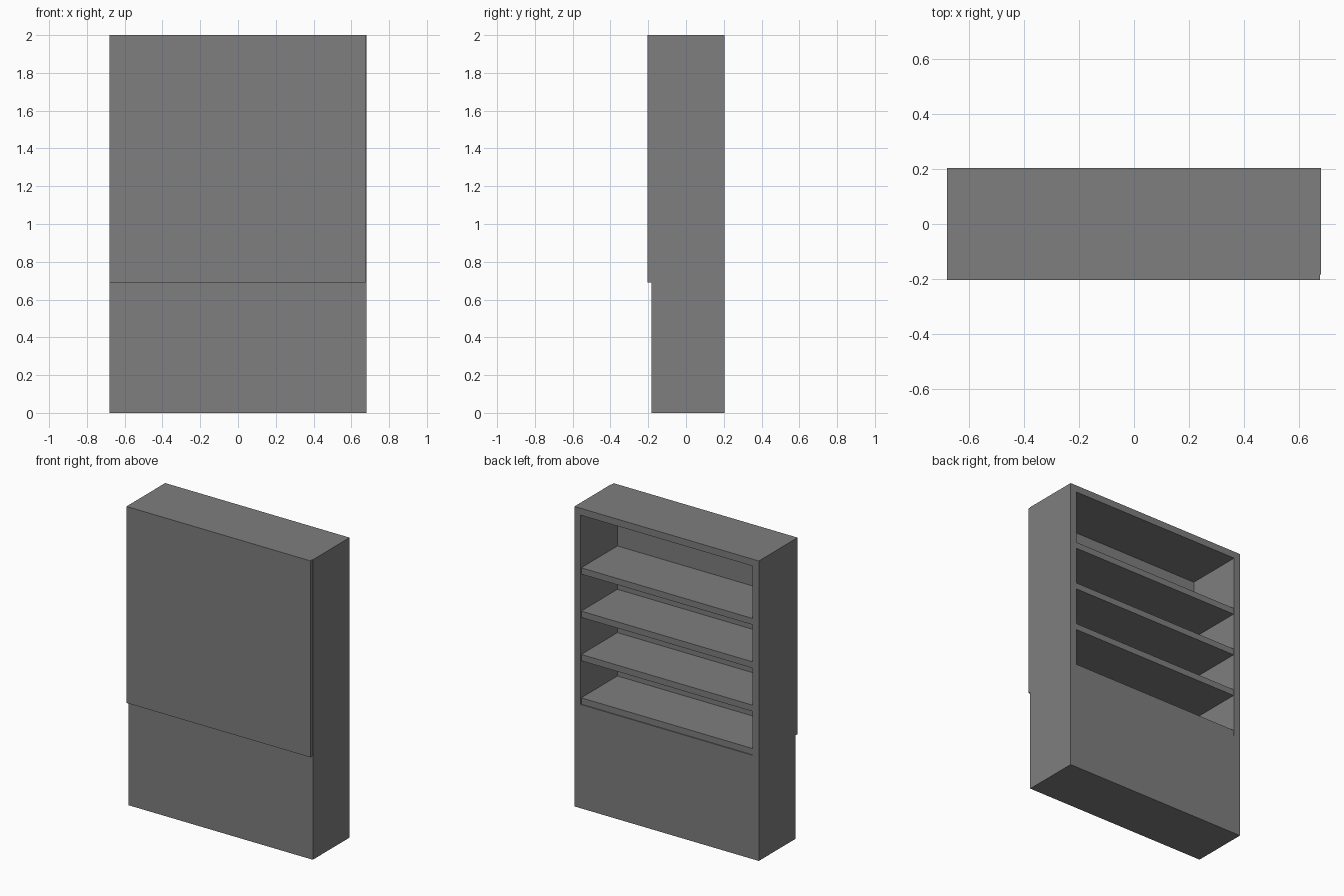
import bpy

if "Cube" in bpy.data.objects:
    bpy.data.objects.remove(bpy.data.objects["Cube"])

W, D, H = 0.68, 0.204, 2.0       # half width, half depth, height
BODY_FRONT = -0.183              # front of the carcass, behind the panel
BOARD = 0.046                    # side and top board thickness
BASE_TOP = 0.692

# Dark grey finish
grey = bpy.data.materials.new("dark_grey")
grey.diffuse_color = (0.21, 0.21, 0.21, 1)
grey.use_nodes = True
grey.node_tree.nodes["Principled BSDF"].inputs["Base Color"].default_value = grey.diffuse_color


def box(name, lo, hi):
    bpy.ops.mesh.primitive_cube_add(size=1)
    ob = bpy.context.object
    ob.name = ob.data.name = name
    for v in ob.data.vertices:
        v.co = [l + (c + 0.5) * (h - l) for c, l, h in zip(v.co, lo, hi)]
    ob.data.materials.append(grey)
    return ob


# Carcass: closed base, sides and top, with the shelf bay cut through
carcass = box("carcass", (-W, BODY_FRONT, 0), (W, D, H))
cutter = box("bay_cutter", (-W + BOARD, -0.5, BASE_TOP), (W - BOARD, 0.5, H - BOARD))
mod = carcass.modifiers.new("shelf_bay", 'BOOLEAN')
mod.operation = 'DIFFERENCE'
mod.solver = 'EXACT'
mod.object = cutter
bpy.context.view_layer.objects.active = carcass
bpy.ops.object.modifier_apply(modifier=mod.name)
bpy.data.objects.remove(cutter)

# Panel closing the front of the bay, slightly short on the right
box("front_panel", (-W, -D, 0.69), (W - 0.004, BODY_FRONT, H))

# Four evenly spaced shelves, opening to the back and set in slightly
for i in range(4):
    z = BASE_TOP + 0.289 * i
    box(f"shelf_{i + 1}", (-W + BOARD, BODY_FRONT, z), (W - BOARD, D - 0.006, z + 0.042))
